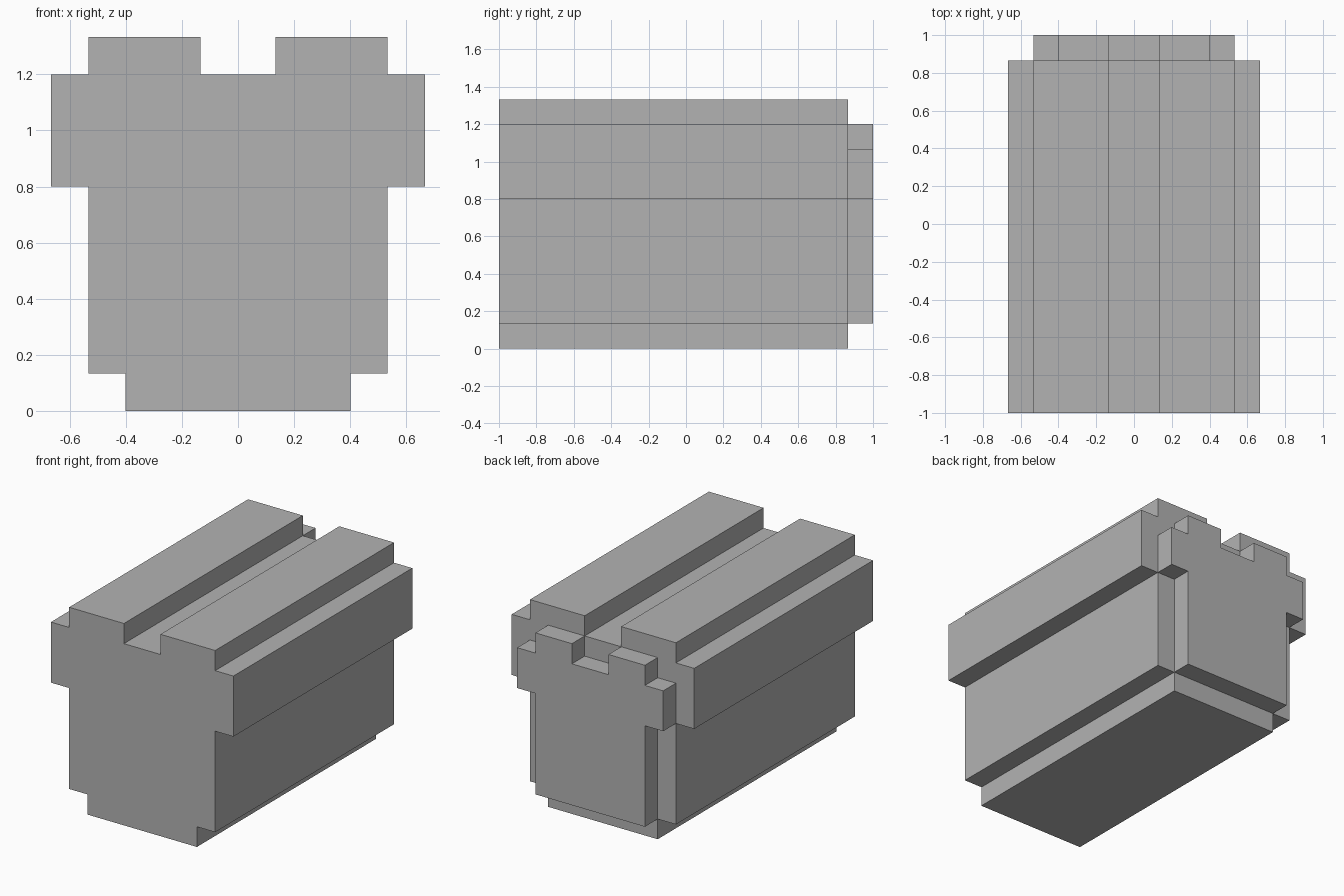
import bpy
import bmesh

old = bpy.data.objects.get("Cube")
if old:
    bpy.data.objects.remove(old, do_unlink=True)

U = 2 / 15  # one step of the blocky grid

grey = bpy.data.materials.new("plain grey")
grey.use_nodes = True
colour = (0.45, 0.45, 0.45, 1)
grey.diffuse_color = colour
grey.node_tree.nodes["Principled BSDF"].inputs["Base Color"].default_value = colour


def extrude_profile(name, half, y0, y1):
    """Mirror the half outline (grid steps in x, z) and extrude it along y."""
    outline = half + [(-x, z) for x, z in reversed(half)]
    bm = bmesh.new()
    face = bm.faces.new([bm.verts.new((x * U, y0, z * U)) for x, z in outline])
    grown = bmesh.ops.extrude_face_region(bm, geom=[face])["geom"]
    verts = [g for g in grown if isinstance(g, bmesh.types.BMVert)]
    bmesh.ops.translate(bm, verts=verts, vec=(0, y1 - y0, 0))
    bmesh.ops.recalc_face_normals(bm, faces=bm.faces)
    mesh = bpy.data.meshes.new(name)
    bm.to_mesh(mesh)
    bm.free()
    mesh.materials.append(grey)
    obj = bpy.data.objects.new(name, mesh)
    bpy.context.collection.objects.link(obj)
    return obj


back = 1 - U

# Long body: narrow keel, side ledges and two top ridges
extrude_profile("body", [(3, 0), (3, 1), (4, 1), (4, 6), (5, 6), (5, 9),
                         (4, 9), (4, 10), (1, 10), (1, 9)], -1, back)

# Smaller stepped plate on the back
extrude_profile("back_plate", [(3, 1), (3, 6), (4, 6), (4, 8),
                               (3, 8), (3, 9), (1, 9), (1, 8)], back, 1)
